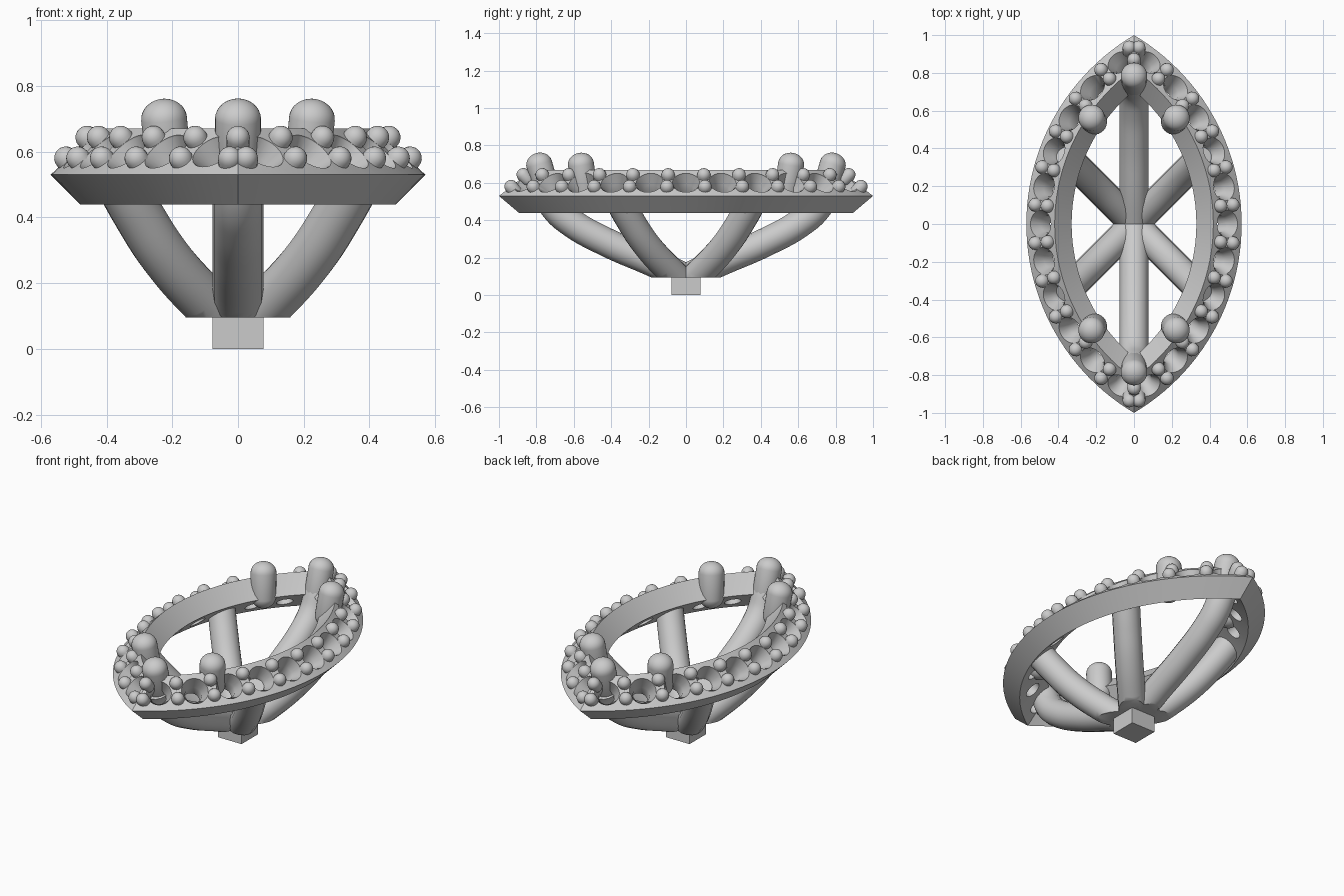
import bpy, bmesh, math
from mathutils import Vector, Matrix

if "Cube" in bpy.data.objects:
    bpy.data.objects.remove(bpy.data.objects["Cube"])

# The marquise outline is two circular arcs, centred at x = -CX and +CX
CX, R = 0.592, 1.162
SLOPE_N = Vector((0.13, 0.15)).normalized()   # normal of the stone-set slope (radial, z)
STEP = math.radians(10.4)                     # spacing of the small stone seats


def new_object(name, bm, angle=35):
    bmesh.ops.recalc_face_normals(bm, faces=bm.faces)
    me = bpy.data.meshes.new(name)
    bm.to_mesh(me)
    bm.free()
    ob = bpy.data.objects.new(name, me)
    bpy.context.collection.objects.link(ob)
    smooth(ob, angle)
    return ob


def smooth(ob, angle):
    bpy.ops.object.select_all(action='DESELECT')
    bpy.context.view_layer.objects.active = ob
    ob.select_set(True)
    bpy.ops.object.shade_smooth_by_angle(angle=math.radians(angle))


def arc_point(r, a, z, side):
    return Vector((side * (r * math.cos(a) - CX), r * math.sin(a), z))


def slope_normal(a, side):
    n = SLOPE_N
    return Vector((side * n.x * math.cos(a), n.x * math.sin(a), n.y))


def frame(loc, direction):
    return Matrix.Translation(loc) @ direction.to_track_quat('Z', 'Y').to_matrix().to_4x4()


def capsule(bm, loc, direction, radius, length, squash=1.0, seg=16):
    # sphere whose lower half is pulled back along the axis
    vs = bmesh.ops.create_uvsphere(bm, u_segments=seg, v_segments=seg // 2 + 2, radius=radius)['verts']
    for v in vs:
        if v.co.z < -1e-4:
            v.co.z -= length
        else:
            v.co.z *= squash
    bmesh.ops.transform(bm, matrix=frame(loc, direction), verts=vs)


# Ring: slanted four-sided section swept round both arcs, mitred at the tips
profile = [(R - 0.09, 0.44), (R, 0.53), (R - 0.15, 0.67), (R - 0.24, 0.575)]
N = 48
bm = bmesh.new()
rings = []
for side in (1, -1):
    for i in range(N):
        t = (2 * i / N - 1) * side
        rings.append([bm.verts.new(arc_point(r, t * math.acos(CX / r), z, side)) for r, z in profile])
for i, a in enumerate(rings):
    b = rings[(i + 1) % len(rings)]
    for j in range(4):
        k = (j + 1) % 4
        bm.faces.new((a[j], a[k], b[k], b[j]))
ring = new_object("marquise_ring", bm)

# Countersunk seats cut through the slope
bm = bmesh.new()
SEAT = [(0.074, 0.03), (0.074, 0.0), (0.046, -0.05), (0.046, -0.25)]
for side in (1, -1):
    for k in range(-5, 6):
        a = k * STEP
        m = frame(arc_point(R - 0.078, a, 0.598, side), slope_normal(a, side))
        loops = []
        s = 0.92 if abs(k) == 5 else 1.0
        for r, h in SEAT:
            loops.append([bm.verts.new(m @ Vector((s * r * math.cos(q * math.pi / 12),
                                                   s * r * math.sin(q * math.pi / 12), h)))
                          for q in range(24)])
        for lo, hi in zip(loops, loops[1:]):
            for q in range(24):
                p = (q + 1) % 24
                bm.faces.new((lo[q], lo[p], hi[p], hi[q]))
        bm.faces.new(loops[0])
        bm.faces.new(loops[-1][::-1])
cutter = new_object("seat_cutter", bm)
mod = ring.modifiers.new("seats", 'BOOLEAN')
mod.object = cutter
mod.operation = 'DIFFERENCE'
mod.solver = 'EXACT'
mod.use_self = True
bpy.ops.object.select_all(action='DESELECT')
bpy.context.view_layer.objects.active = ring
ring.select_set(True)
bpy.ops.object.modifier_apply(modifier=mod.name)
bpy.data.objects.remove(cutter)
smooth(ring, 30)

# Small beads: an upper and a lower row between the seats
bm = bmesh.new()
ROWS = [(1.12, 0.58), (1.055, 0.643)]
for side in (1, -1):
    for k in range(-5, 5):
        a = (k + 0.5) * STEP
        for r, z in ROWS:
            capsule(bm, arc_point(r, a, z, side), slope_normal(a, side), 0.036, 0.03)
# beads at the two tips
for sy in (1, -1):
    d = Vector((0, sy * SLOPE_N.x, SLOPE_N.y))
    capsule(bm, Vector((0, sy * 0.87, 0.643)), d, 0.036, 0.03)
    for sx in (1, -1):
        capsule(bm, Vector((sx * 0.025, sy * 0.935, 0.58)), d, 0.036, 0.03)
new_object("bead_prongs", bm, 60)

# Six large claws holding the centre stone
bm = bmesh.new()
for sy in (1, -1):
    for x, y, lean in ((0.225, 0.562, (0.02, 0.03)), (-0.225, 0.562, (-0.02, 0.03)),
                       (0, 0.785, (0, 0.06))):
        d = Vector((lean[0], sy * lean[1], 0.2)).normalized()
        capsule(bm, Vector((x, sy * y, 0.7)), d, 0.07, 0.13, 0.87, 28)
new_object("main_claws", bm, 60)


# Curved struts from the base to the ring, cut flat at the bottom
def strut(name, angle, pts):
    cu = bpy.data.curves.new(name, 'CURVE')
    cu.dimensions = '3D'
    cu.bevel_depth = 0.077
    cu.bevel_resolution = 6
    cu.resolution_u = 8
    cu.use_fill_caps = True
    sp = cu.splines.new('BEZIER')
    sp.bezier_points.add(len(pts) - 1)
    for bp, (d, z) in zip(sp.bezier_points, pts):
        bp.co = (d * math.cos(angle), d * math.sin(angle), z)
        bp.handle_left_type = bp.handle_right_type = 'AUTO'
    ob = bpy.data.objects.new(name, cu)
    bpy.context.collection.objects.link(ob)
    bpy.ops.object.select_all(action='DESELECT')
    bpy.context.view_layer.objects.active = ob
    ob.select_set(True)
    bpy.ops.object.convert(target='MESH')
    ob = bpy.context.view_layer.objects.active
    bm = bmesh.new()
    bm.from_mesh(ob.data)
    bmesh.ops.remove_doubles(bm, verts=bm.verts, dist=1e-5)
    bmesh.ops.bisect_plane(bm, geom=bm.verts[:] + bm.edges[:] + bm.faces[:], plane_co=(0, 0, 0.095),
                           plane_no=(0, 0, 1), clear_inner=True)
    bmesh.ops.holes_fill(bm, edges=[e for e in bm.edges if e.is_boundary])
    bmesh.ops.recalc_face_normals(bm, faces=bm.faces)
    bm.to_mesh(ob.data)
    bm.free()
    smooth(ob, 40)


S = math.sqrt(2)
DIAGONAL = [(0, 0.05), (0.1 * S, 0.145), (0.22 * S, 0.28), (0.31 * S, 0.42), (0.37 * S, 0.53)]
TIP = [(0, 0.09), (0.155, 0.165), (0.43, 0.285), (0.61, 0.385), (0.70, 0.465), (0.755, 0.57)]
for i in range(4):
    strut(f"diagonal_strut_{i + 1}", math.radians(45 + 90 * i), DIAGONAL)
for i, deg in enumerate((90, 270)):
    strut(f"tip_strut_{i + 1}", math.radians(deg), TIP)

# Square base block
bm = bmesh.new()
bmesh.ops.create_cube(bm, size=1, matrix=Matrix.Translation((0, 0, 0.05)) @ Matrix.Diagonal((0.156, 0.156, 0.1, 1)))
new_object("base_block", bm)
